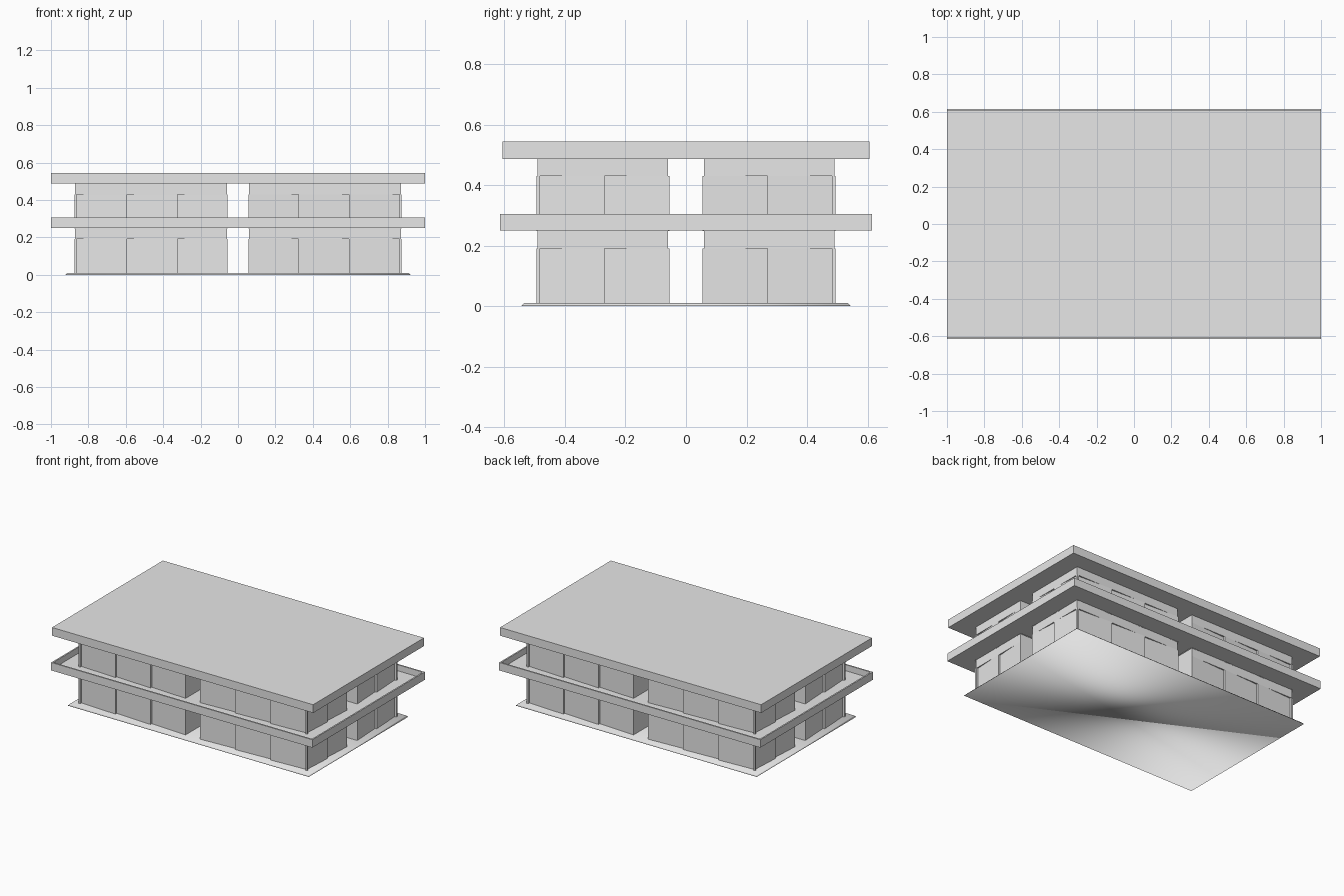
import bpy, bmesh

# Remove the default cube
cube = bpy.data.objects.get("Cube")
if cube:
    bpy.data.objects.remove(cube, do_unlink=True)

# Single plain material
grey = bpy.data.materials.new("light_grey")
grey.use_nodes = True
grey.diffuse_color = (0.8, 0.8, 0.8, 1)
grey.node_tree.nodes["Principled BSDF"].inputs["Base Color"].default_value = (0.8, 0.8, 0.8, 1)


def finish(name, bm):
    bmesh.ops.recalc_face_normals(bm, faces=bm.faces)
    mesh = bpy.data.meshes.new(name)
    bm.to_mesh(mesh)
    bm.free()
    mesh.materials.append(grey)
    obj = bpy.data.objects.new(name, mesh)
    bpy.context.scene.collection.objects.link(obj)
    return obj


def prism(name, outline, z0, z1):
    """Extrude a flat outline from z0 up to z1."""
    bm = bmesh.new()
    face = bm.faces.new([bm.verts.new((x, y, z0)) for x, y in outline])
    top = bmesh.ops.extrude_face_region(bm, geom=[face])["geom"]
    bmesh.ops.translate(bm, vec=(0, 0, z1 - z0),
                        verts=[v for v in top if isinstance(v, bmesh.types.BMVert)])
    return finish(name, bm)


def rect(x0, y0, x1, y1):
    return [(x0, y0), (x1, y0), (x1, y1), (x0, y1)]


def mirror_quarters(obj):
    """Repeat one corner block in all four corners."""
    mod = obj.modifiers.new("four_corners", 'MIRROR')
    mod.use_axis = (True, True, False)
    mod.use_mirror_merge = False


def stepped_wall(start, end, out, count, depth, post=0.012):
    """Slanted panels stepping towards the passage, closed by a corner post."""
    width = (end - post - start) / count
    points = []
    for i in range(count):
        points += [(start + i * width, out), (start + (i + 1) * width, out - depth)]
    return points + [(end - post, out)]


IN, X, Y = 0.055, 0.875, 0.494
LINTEL = 0.19
STOREY = 0.24

# Footprint of one corner block: long wall, corner, short wall, passage corner
long_wall = stepped_wall(IN, X, Y, 3, 0.014)
short_wall = [(x, y) for y, x in stepped_wall(IN, Y, X, 2, 0.012)]
footprint = long_wall + [(X, Y)] + short_wall[::-1] + [(IN, IN)]

# Two storeys of panelled blocks, each under a straight lintel band
for floor, label in enumerate(("lower", "upper")):
    base = floor * STOREY
    mirror_quarters(prism(label + "_panel_walls", footprint, base + 0.008, base + LINTEL))
    band = rect(IN + 0.004, IN + 0.004, X - 0.003, Y - 0.004)
    mirror_quarters(prism(label + "_lintel", band, base + LINTEL, base + 0.252))

# Ground slab with sloping edges, softly shaded
ground = prism("ground_slab", rect(-0.923, -0.545, 0.923, 0.545), 0, 0.01)
for v in ground.data.vertices:
    if v.co.z > 0.005:
        v.co.x *= 0.99
        v.co.y *= 0.983
for p in ground.data.polygons:
    p.use_smooth = True

# Balcony tray: floor with an upstanding parapet rim
bm = bmesh.new()
bmesh.ops.create_cube(bm, size=1)
for v in bm.verts:
    v.co = (v.co.x * 2, v.co.y * 1.23, 0.25 if v.co.z < 0 else 0.305)
bm.normal_update()
top = max(bm.faces, key=lambda f: f.calc_center_median().z)
bmesh.ops.inset_region(bm, faces=[top], thickness=0.01, use_even_offset=True)
sunk = bmesh.ops.extrude_face_region(bm, geom=[top])["geom"]
bmesh.ops.translate(bm, vec=(0, 0, -0.042),
                    verts=[v for v in sunk if isinstance(v, bmesh.types.BMVert)])
if top.is_valid:
    bmesh.ops.delete(bm, geom=[top], context='FACES_ONLY')
finish("balcony_tray", bm)

# Flat roof slab
prism("roof_slab", rect(-1, -0.606, 1, 0.606), 0.487, 0.544)
